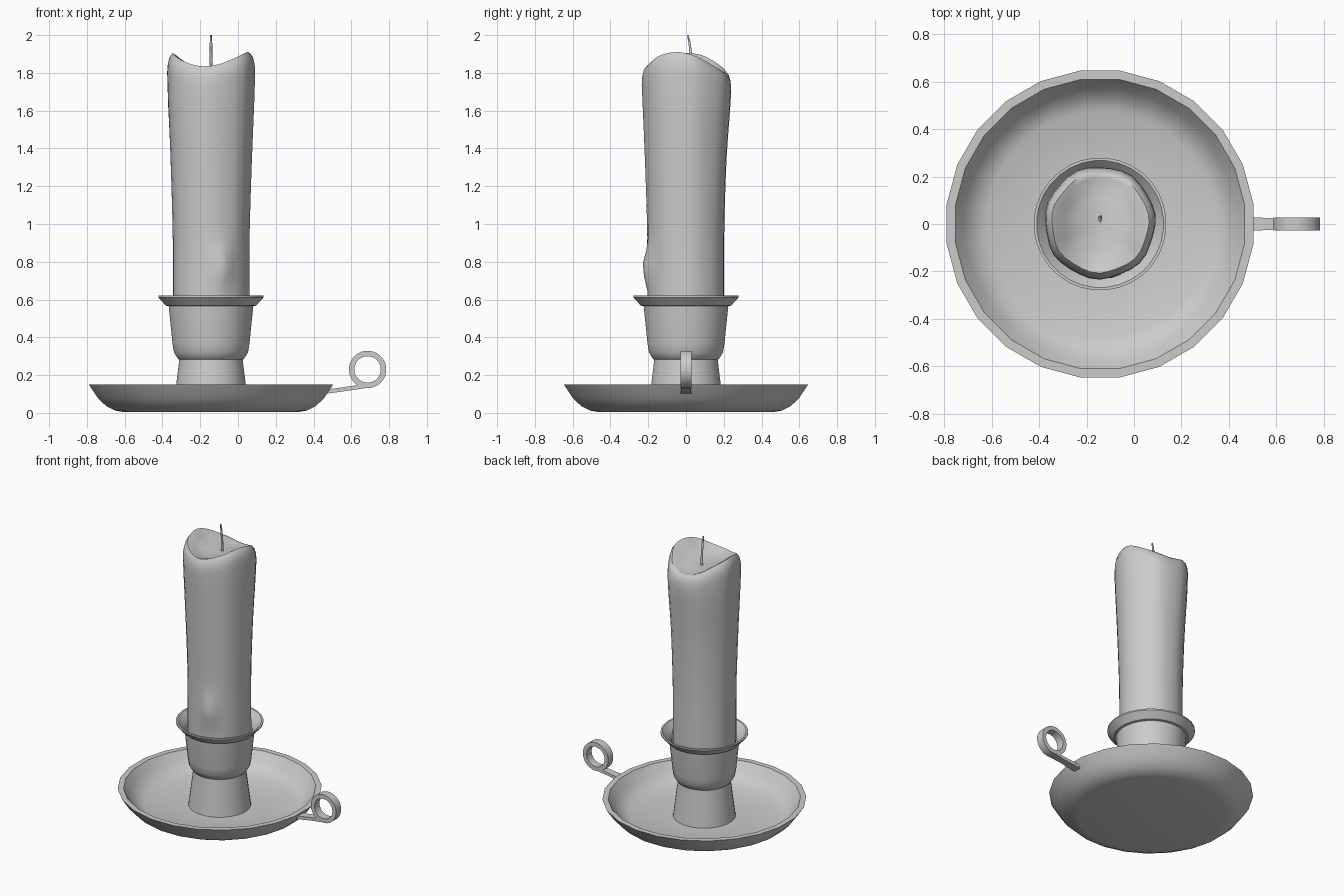
import bpy, bmesh
from math import sin, cos, pi, radians, exp
from mathutils import Matrix, Vector

cube = bpy.data.objects.get("Cube")
if cube:
    bpy.data.objects.remove(cube, do_unlink=True)

grey = bpy.data.materials.new("plain_grey")
grey.use_nodes = True
grey.diffuse_color = (0.6, 0.6, 0.6, 1)
grey.node_tree.nodes["Principled BSDF"].inputs["Base Color"].default_value = (0.6, 0.6, 0.6, 1)

AXIS_X = -0.143  # centre line of dish, socket and candle


def finish(name, bm, angle=35):
    bmesh.ops.remove_doubles(bm, verts=bm.verts, dist=1e-5)
    bmesh.ops.recalc_face_normals(bm, faces=bm.faces)
    mesh = bpy.data.meshes.new(name)
    bm.to_mesh(mesh)
    bm.free()
    obj = bpy.data.objects.new(name, mesh)
    bpy.context.collection.objects.link(obj)
    mesh.materials.append(grey)
    bpy.ops.object.select_all(action='DESELECT')
    obj.select_set(True)
    bpy.context.view_layer.objects.active = obj
    bpy.ops.object.shade_smooth_by_angle(angle=radians(angle))
    return obj


def rings_to_mesh(rings, closed=False):
    """Skin a list of equal-length loops of points."""
    bm = bmesh.new()
    loops = [[bm.verts.new(p) for p in ring] for ring in rings]
    pairs = list(zip(loops, loops[1:]))
    if closed:
        pairs.append((loops[-1], loops[0]))
    for a, b in pairs:
        for i in range(len(a)):
            j = (i + 1) % len(a)
            bm.faces.new((a[i], a[j], b[j], b[i]))
    if not closed:
        bm.faces.new(loops[0])
        bm.faces.new(loops[-1])
    return bm


def lathe(name, profile, sides, matrix, closed=False, angle=35):
    turn = [2 * pi * (i + 0.5) / sides for i in range(sides)]
    rings = [[matrix @ Vector((r * cos(t), r * sin(t), z)) for t in turn] for r, z in profile]
    return finish(name, rings_to_mesh(rings, closed), angle)


centre = Matrix.Translation((AXIS_X, 0, 0))

# Shallow dish with a flat rim
lathe("dish", [(0.47, 0.005), (0.51, 0.012), (0.56, 0.036), (0.605, 0.08), (0.652, 0.15),
               (0.615, 0.15), (0.575, 0.095), (0.535, 0.055), (0.48, 0.032), (0.2, 0.03)],
      24, centre)

# Flared stem, cup and drip flange
lathe("candle_socket", [(0.2, 0.03), (0.175, 0.05), (0.14, 0.085), (0.117, 0.13), (0.108, 0.18),
                        (0.109, 0.255), (0.14, 0.265), (0.175, 0.285), (0.197, 0.32),
                        (0.205, 0.37), (0.225, 0.565), (0.24, 0.568), (0.28, 0.612),
                        (0.28, 0.622), (0.268, 0.622), (0.232, 0.585), (0.212, 0.56),
                        (0.2, 0.45), (0.15, 0.43)],
      32, centre, 40)


# Candle body, slightly swollen and uneven, with a melted saddle-shaped top
def rim_height(t):
    return 1.862 + 0.045 * cos(2 * t + 0.3) - 0.018 * sin(t)


def candle_radius(t, z):
    swell = 0.203 + 0.029 * max(0, min(1, (z - 0.9) / 0.85)) ** 1.3
    facets = 1 + 0.016 * cos(7 * t - 1) * (z / 1.8)
    back = 0.012 * exp(-((z - 1.7) / 0.25) ** 2) * max(0, sin(t))
    drip = 0.04 * exp(-((t - 5.0) / 0.2) ** 2 - ((z - 0.77) / 0.09) ** 2)
    return swell * facets + back + drip


def candle_ring(level, scale=1, drop=None, hollow=0):
    ring = []
    for i in range(32):
        t = 2 * pi * i / 32
        z = level if drop is None else (rim_height(t) - drop) * (1 - hollow) + 1.805 * hollow
        r = candle_radius(t, z) * scale
        ring.append((AXIS_X + r * cos(t), r * sin(t), z))
    return ring


rings = [candle_ring(0.44 + 0.07 * k) for k in range(18)]
for scale, drop, hollow in [(1, 0.1, 0), (0.985, 0.055, 0), (0.945, 0.02, 0), (0.88, 0, 0),
                            (0.8, 0.002, 0.1), (0.65, 0.012, 0.4), (0.45, 0.01, 0.75),
                            (0.2, 0, 0.95), (0.04, 0, 1)]:
    rings.append(candle_ring(0, scale, drop, hollow))
finish("candle", rings_to_mesh(rings), 60)

# Thin bent wick
wick = []
for y, z, r in [(0.03, 1.79, 0.008), (0.027, 1.88, 0.008), (0.02, 1.95, 0.007), (0.01, 2.0, 0.005)]:
    wick.append([(AXIS_X + r * cos(k * pi / 3), y + r * sin(k * pi / 3), z) for k in range(6)])
finish("wick", rings_to_mesh(wick), 65)

# Finger ring, a flat band turned about the y axis
ring_matrix = Matrix.Translation((0.686, 0, 0.23)) @ Matrix.Rotation(pi / 2, 4, 'X')
lathe("finger_ring", [(0.099, -0.028), (0.099, 0.028), (0.07, 0.028), (0.07, -0.028)],
      32, ring_matrix, closed=True)

# Strip joining the dish to the finger ring
strip = []
for x, z, half in [(0.465, 0.113, 0.028), (0.53, 0.121, 0.027), (0.6, 0.131, 0.023), (0.67, 0.141, 0.026)]:
    strip.append([(x, -half, z - 0.011), (x, half, z - 0.011), (x, half, z + 0.011), (x, -half, z + 0.011)])
finish("handle_strip", rings_to_mesh(strip))
